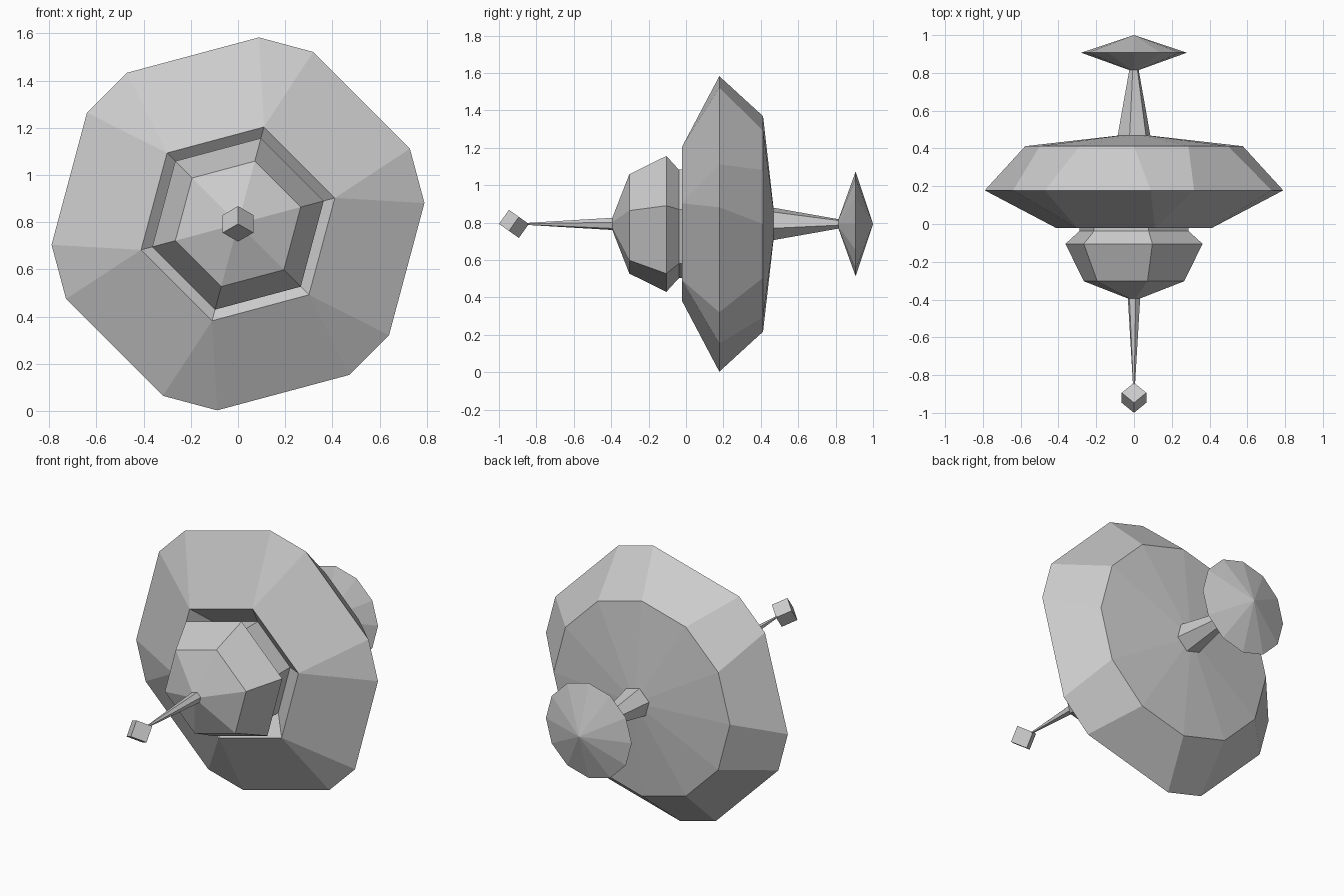
import bpy, bmesh
from math import sin, cos, radians, sqrt
from mathutils import Vector

if "Cube" in bpy.data.objects:
    bpy.data.objects.remove(bpy.data.objects["Cube"])

ZC = 0.793  # height of the long axis


def pairs(half):
    """Six pairs of angles around the axis; half = 0 collapses to a hexagon."""
    return [15 + 60 * k + s * half for k in range(6) for s in (-1, 1)]


def loft(name, sections):
    """Skin a list of (y, radius, angles) sections along the y axis."""
    bm = bmesh.new()
    rings = [[bm.verts.new((r * cos(radians(a)), y, ZC + r * sin(radians(a)))) for a in angles]
             for y, r, angles in sections]
    for a, b in zip(rings, rings[1:]):
        n = len(a)
        for i in range(n):
            j = (i + 1) % n
            bm.faces.new((a[i], a[j], b[j], b[i]))
    bm.faces.new(rings[0])
    bm.faces.new(rings[-1])
    bmesh.ops.remove_doubles(bm, verts=bm.verts, dist=0.0005)
    finish(name, bm)


def finish(name, bm):
    bmesh.ops.recalc_face_normals(bm, faces=bm.faces)
    mesh = bpy.data.meshes.new(name)
    bm.to_mesh(mesh)
    bm.free()
    bpy.context.collection.objects.link(bpy.data.objects.new(name, mesh))


HEX = [15 + 60 * k for k in range(6)]
HEX_BACK = [45 + 60 * k for k in range(6)]
HEX12, CHAMFER, ROUND = pairs(0), pairs(8.6), pairs(15)

# main disc: recessed hexagonal front, chamfered rim, shallow conical back
loft("main_disc", [(0.08, 0.29, HEX12), (-0.022, 0.425, HEX12), (0.178, 0.795, CHAMFER),
                   (0.412, 0.576, ROUND), (0.468, 0.085, ROUND)])

# hexagonal hub sitting in the recess
loft("front_hub", [(0.085, 0.30, HEX), (-0.038, 0.30, HEX), (-0.105, 0.376, HEX),
                   (-0.303, 0.275, HEX), (-0.394, 0.034, HEX)])

# tapered front antenna
loft("front_antenna", [(-0.39, 0.034, HEX), (-0.86, 0.005, HEX)])

# tapered back mast and its double-cone dish
loft("back_mast", [(0.46, 0.091, HEX_BACK), (0.82, 0.025, HEX_BACK)])
loft("back_dish", [(0.815, 0.025, ROUND), (0.907, 0.28, ROUND), (1.0, 0.0002, ROUND)])

# cube balanced on its corner at the antenna tip
bm = bmesh.new()
bmesh.ops.create_cube(bm, size=0.092)
axes = [Vector((cos(radians(a)) * sqrt(2 / 3), sqrt(1 / 3), sin(radians(a)) * sqrt(2 / 3)))
        for a in (90, 210, 330)]
for v in bm.verts:
    v.co = sum((ax * c for ax, c in zip(axes, v.co)), Vector((0, -0.92, ZC)))
finish("antenna_tip_cube", bm)
